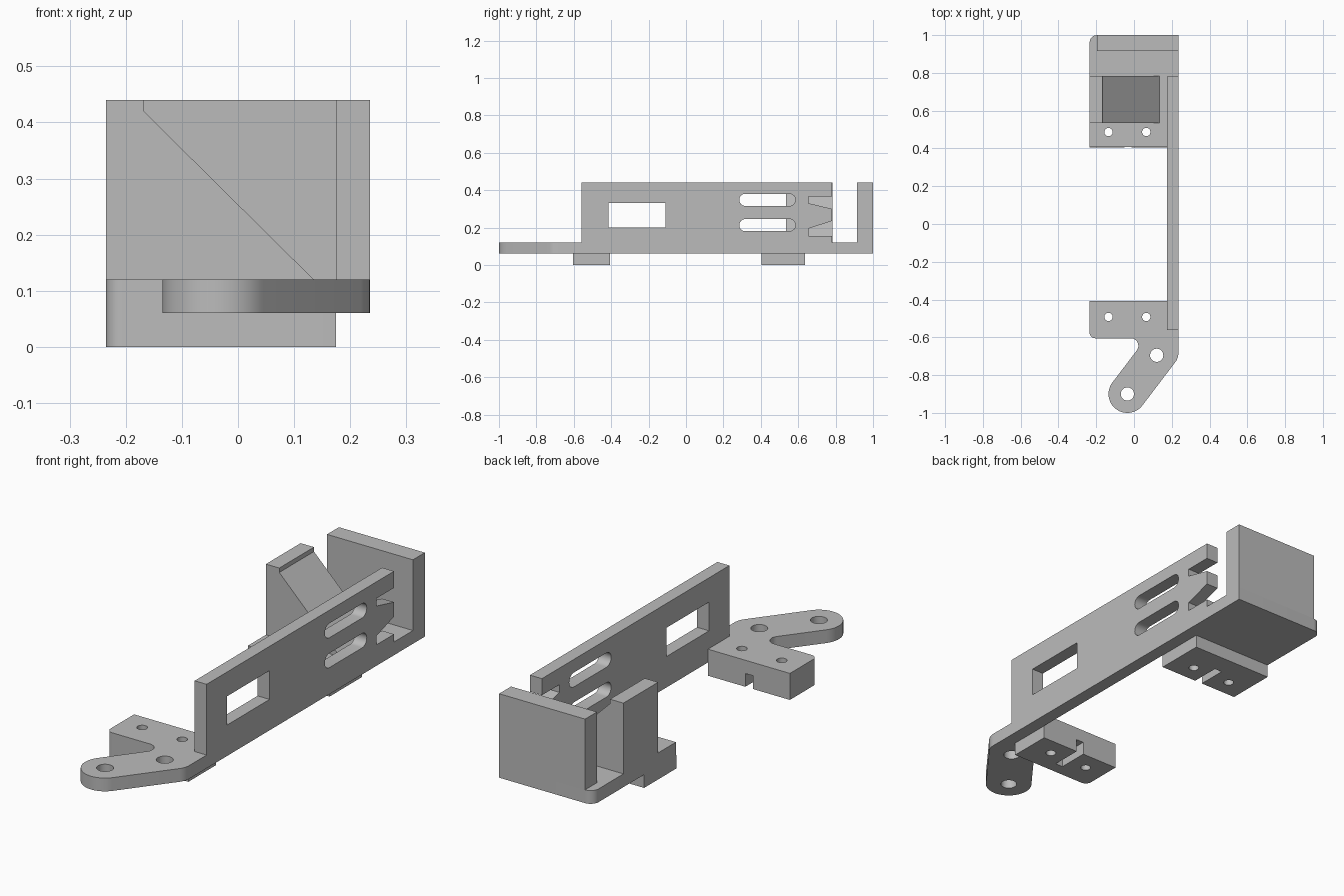
import bpy, bmesh
from math import radians, sin, cos, pi
from mathutils import Euler, Matrix

cube = bpy.data.objects.get("Cube")
if cube:
    bpy.data.objects.remove(cube, do_unlink=True)

grey = bpy.data.materials.new("plain grey")
grey.use_nodes = True
tint = (0.5, 0.5, 0.5, 1)
grey.diffuse_color = tint
grey.node_tree.nodes["Principled BSDF"].inputs["Base Color"].default_value = tint


def arc(cx, cy, r, start, end, steps=12):
    """Points along an arc, angles in degrees."""
    angles = [radians(start + (end - start) * i / steps) for i in range(steps + 1)]
    return [(cx + r * cos(a), cy + r * sin(a)) for a in angles]


def circle(cx, cy, r):
    return arc(cx, cy, r, 0, 360, 32)[:-1]


def rect(x0, y0, x1, y1):
    return [(x0, y0), (x1, y0), (x1, y1), (x0, y1)]


def slot(x0, x1, cy, r):
    return arc(x0 + r, cy, r, 90, 270) + arc(x1 - r, cy, r, -90, 90)


# Rotations that extrude a flat profile along each axis
TURN = {"x": (pi / 2, 0, pi / 2), "y": (pi / 2, 0, 0), "z": (0, 0, 0)}


def extrude(name, axis, low, high, outline, holes=()):
    """Solid from a closed outline with holes, spanning low..high on axis."""
    curve = bpy.data.curves.new(name, "CURVE")
    curve.dimensions = "2D"
    curve.fill_mode = "BOTH"
    curve.extrude = (high - low) / 2
    for loop in (outline, *holes):
        spline = curve.splines.new("POLY")
        spline.points.add(len(loop) - 1)
        for point, (u, v) in zip(spline.points, loop):
            point.co = (u, v, 0, 1)
        spline.use_cyclic_u = True
    ob = bpy.data.objects.new(name, curve)
    bpy.context.collection.objects.link(ob)
    bpy.ops.object.select_all(action="DESELECT")
    ob.select_set(True)
    bpy.context.view_layer.objects.active = ob
    bpy.ops.object.convert(target="MESH")
    ob = bpy.context.object
    mid = (low + high) / 2
    shift = [mid if a == axis else 0 for a in "xyz"]
    bm = bmesh.new()
    bm.from_mesh(ob.data)
    bm.transform(Matrix.Translation(shift) @ Euler(TURN[axis]).to_matrix().to_4x4())
    bmesh.ops.remove_doubles(bm, verts=bm.verts, dist=0.0001)
    bmesh.ops.recalc_face_normals(bm, faces=bm.faces)
    bm.to_mesh(ob.data)
    bm.free()
    ob.data.materials.clear()
    ob.data.materials.append(grey)
    bpy.ops.object.shade_smooth_by_angle(angle=radians(30))
    return ob


L, R, INNER = -0.235, 0.235, 0.175      # outer sides and inner face of the wall
BASE, FLOOR, TOP = 0.06, 0.12, 0.44     # main heights
G0, G1 = -0.05, -0.012                  # groove sides


def screw_holes(y):
    return [circle(x, y, 0.022) for x in (-0.135, 0.065)]


# Long side wall with window, two slots and a toothed rear end
wall = [(-0.56, BASE), (0.78, BASE), (0.78, 0.155), (0.655, 0.155), (0.655, 0.195),
        (0.78, 0.235), (0.78, 0.30), (0.655, 0.33), (0.655, 0.365), (0.78, 0.365),
        (0.78, TOP), (-0.56, TOP)]
extrude("side_wall", "x", INNER, R, wall,
        [rect(-0.415, 0.2, -0.11, 0.33)]
        + [slot(0.285, 0.585, z, 0.0325) for z in (0.213, 0.348)])

# Rear floor with one rounded corner
floor = [(L, 0.407), (INNER, 0.407), (INNER, 0.78), (R, 0.78), (R, 1)]
floor += arc(L + 0.04, 0.96, 0.04, 90, 180)
extrude("rear_floor", "z", BASE, FLOOR, floor, screw_holes(0.487))

# Rear end wall
extrude("rear_wall", "y", 0.915, 1, rect(-0.195, FLOOR, R, TOP))

# Sloped support block with a small lip
extrude("sloped_block", "y", 0.535, 0.783,
        [(L, FLOOR), (0.135, FLOOR), (-0.168, 0.42), (-0.168, TOP), (L, TOP)])

# Rear foot, grooved from its front edge
rear = [(L, 0.405), (G0, 0.405), (G0, 0.54), (G1, 0.54), (G1, 0.405),
        (INNER, 0.405), (INNER, 0.635), (L, 0.635)]
extrude("rear_foot", "z", 0, BASE, rear, screw_holes(0.487))

# Front foot, grooved from its back edge
corner = arc(L + 0.03, -0.575, 0.03, 180, 270)
front = corner + [(INNER, -0.605), (INNER, -0.407), (G1, -0.407), (G1, -0.55),
                  (G0, -0.55), (G0, -0.407), (L, -0.407)]
extrude("front_foot", "z", 0, BASE, front, screw_holes(-0.492))

# Front plate with an angled arm and pivot holes
plate = [(L, -0.407)] + corner
plate += arc(-0.017, -0.645, 0.04, 90, -37)
plate += arc(-0.035, -0.9, 0.1, 143, 323, 32)
plate += arc(0.155, -0.683, 0.08, -37, 0, 6)
plate += [(R, -0.56), (INNER, -0.56), (INNER, -0.407)]
extrude("front_plate", "z", BASE, FLOOR, plate,
        screw_holes(-0.492) + [circle(-0.035, -0.9, 0.035), circle(0.12, -0.695, 0.035)])
